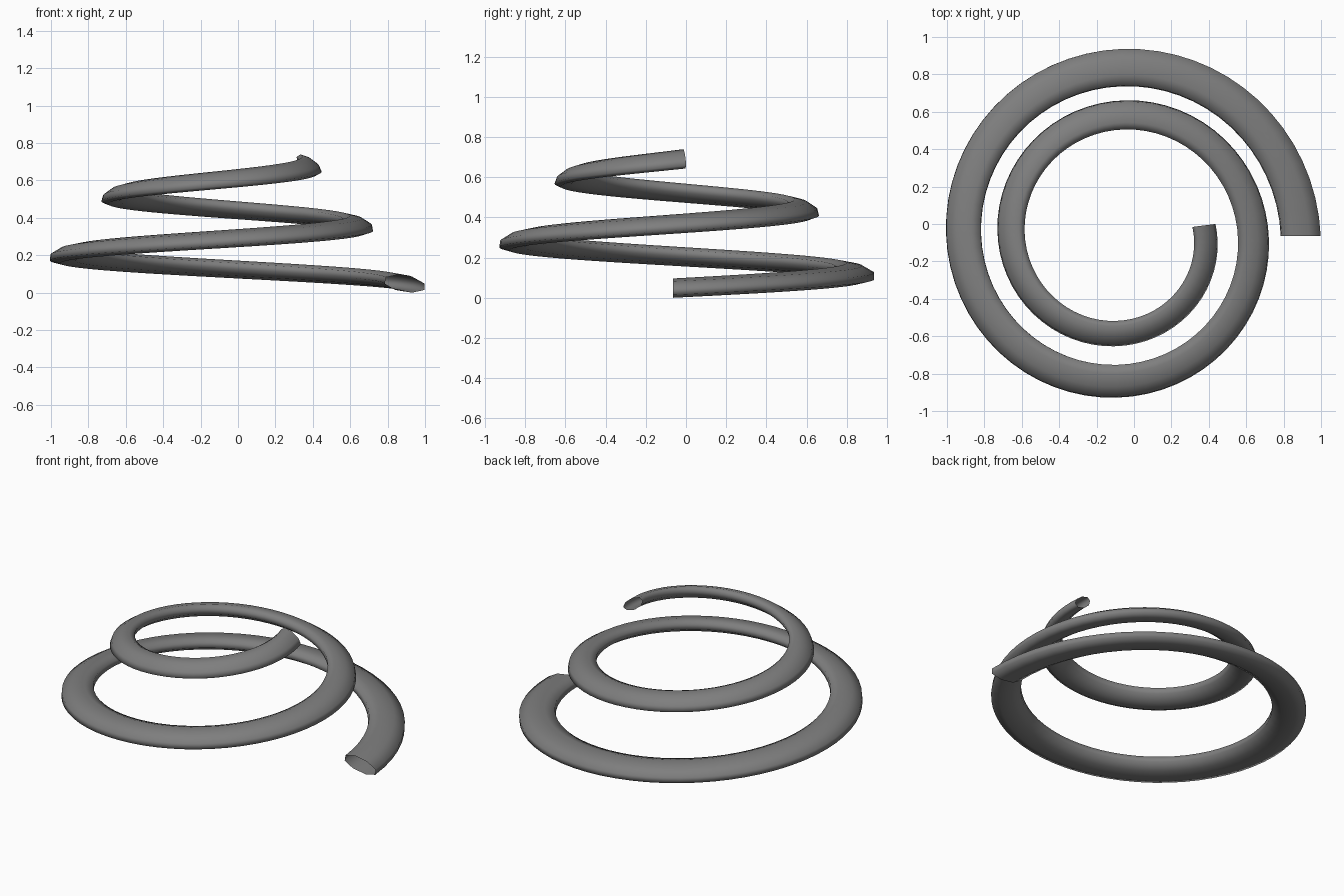
import bpy
import bmesh
from math import cos, sin, pi, radians
from mathutils import Vector

cube = bpy.data.objects.get("Cube")
if cube:
    bpy.data.objects.remove(cube, do_unlink=True)

SIDES = 8                  # sides of the tube
STEPS = 130                # segments along the coil
SWEEP = radians(727.3)     # a little over two turns
RISE = 0.643               # height climbed by the tube centre
RADIUS = 1.003             # coil radius before tapering
HALF_WIDTH, HALF_HEIGHT = 0.111, 0.048
TAPER = 0.80               # shrink towards the axis per unit of height
CENTRE = Vector((-0.073, -0.065, 0))

# Material
grey = bpy.data.materials.new("mid_grey")
grey.use_nodes = True
colour = (0.21, 0.21, 0.21, 1)
grey.diffuse_color = colour
grey.node_tree.nodes["Principled BSDF"].inputs["Base Color"].default_value = colour

# Flattened tube section, open at both ends
bm = bmesh.new()
ring = []
for i in range(SIDES):
    a = 2 * pi * i / SIDES
    ring.append(bm.verts.new((RADIUS + HALF_WIDTH * cos(a), 0,
                              HALF_HEIGHT * (1 + sin(a)))))
edges = [bm.edges.new((ring[i], ring[(i + 1) % SIDES])) for i in range(SIDES)]

# Sweep the section up a helix
bmesh.ops.spin(bm, geom=ring + edges, cent=(0, 0, 0), axis=(0, 0, 1),
               dvec=(0, 0, RISE / STEPS), angle=SWEEP, steps=STEPS,
               use_duplicate=False)

# Taper the helix into a cone
for v in bm.verts:
    s = 1 - TAPER * v.co.z
    v.co = Vector((v.co.x * s, v.co.y * s, v.co.z)) + CENTRE

bmesh.ops.recalc_face_normals(bm, faces=bm.faces[:])
for f in bm.faces:
    f.smooth = True

mesh = bpy.data.meshes.new("spiral_coil")
bm.to_mesh(mesh)
bm.free()
mesh.materials.append(grey)
coil = bpy.data.objects.new("spiral_coil", mesh)
bpy.context.scene.collection.objects.link(coil)
